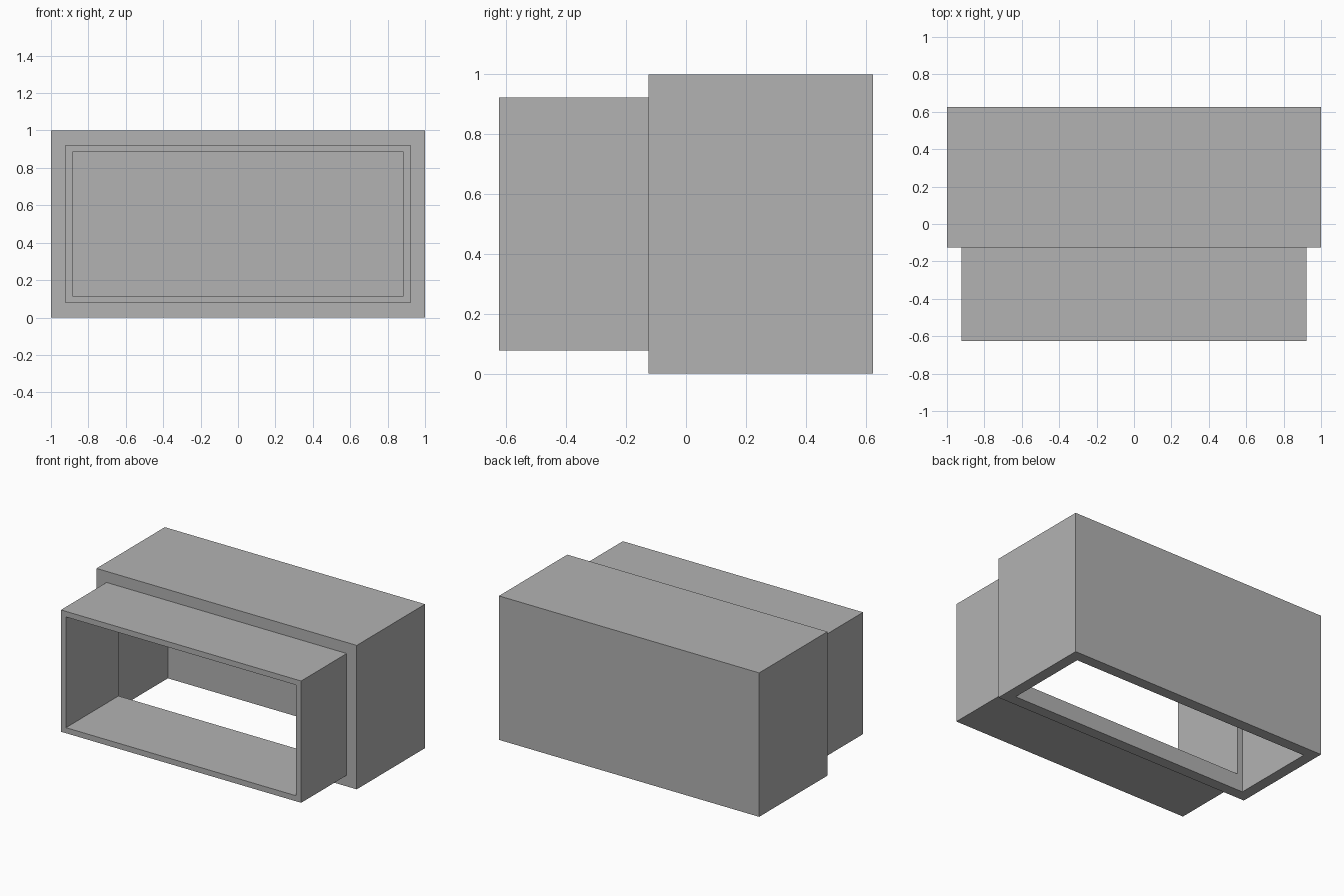
import bpy

if "Cube" in bpy.data.objects:
    bpy.data.objects.remove(bpy.data.objects["Cube"], do_unlink=True)

WALL = 1 / 13            # thickness of the main box
RIM = 1 / 26             # thickness of the collar
FRONT, JOINT, BACK = -0.625, -0.125, 0.625

grey = bpy.data.materials.new("plain grey")
grey.use_nodes = True
colour = (0.448, 0.448, 0.448, 1)
grey.diffuse_color = colour
grey.node_tree.nodes["Principled BSDF"].inputs["Base Color"].default_value = colour


def block(name, inset, y0, y1, z0, z1):
    """Box centred on x, inset from the full half width of 1."""
    bpy.ops.mesh.primitive_cube_add(size=1, location=(0, (y0 + y1) / 2, (z0 + z1) / 2))
    ob = bpy.context.object
    ob.name = ob.data.name = name
    ob.scale = (2 * (1 - inset), y1 - y0, z1 - z0)
    bpy.ops.object.transform_apply(location=True, rotation=False, scale=True)
    ob.data.materials.append(grey)
    return ob


def combine(target, tool, operation):
    """Apply a boolean and discard the tool."""
    mod = target.modifiers.new(operation.lower(), 'BOOLEAN')
    mod.operation, mod.object, mod.solver = operation, tool, 'EXACT'
    bpy.context.view_layer.objects.active = target
    bpy.ops.object.modifier_apply(modifier=mod.name)
    bpy.data.objects.remove(tool, do_unlink=True)


# Main box with the narrower collar on its front
duct = block("duct_box", 0, JOINT, BACK, 0, 1)
combine(duct, block("collar", WALL, FRONT, JOINT + RIM, WALL, 1 - WALL), 'UNION')

# Cavity, open at the bottom
combine(duct, block("cavity", WALL, JOINT + WALL, BACK - WALL, -0.2, 1 - WALL), 'DIFFERENCE')

# Opening through the collar and the front wall
edge = WALL + RIM
combine(duct, block("collar_opening", edge, FRONT - 0.2, 0.2, edge, 1 - edge), 'DIFFERENCE')
